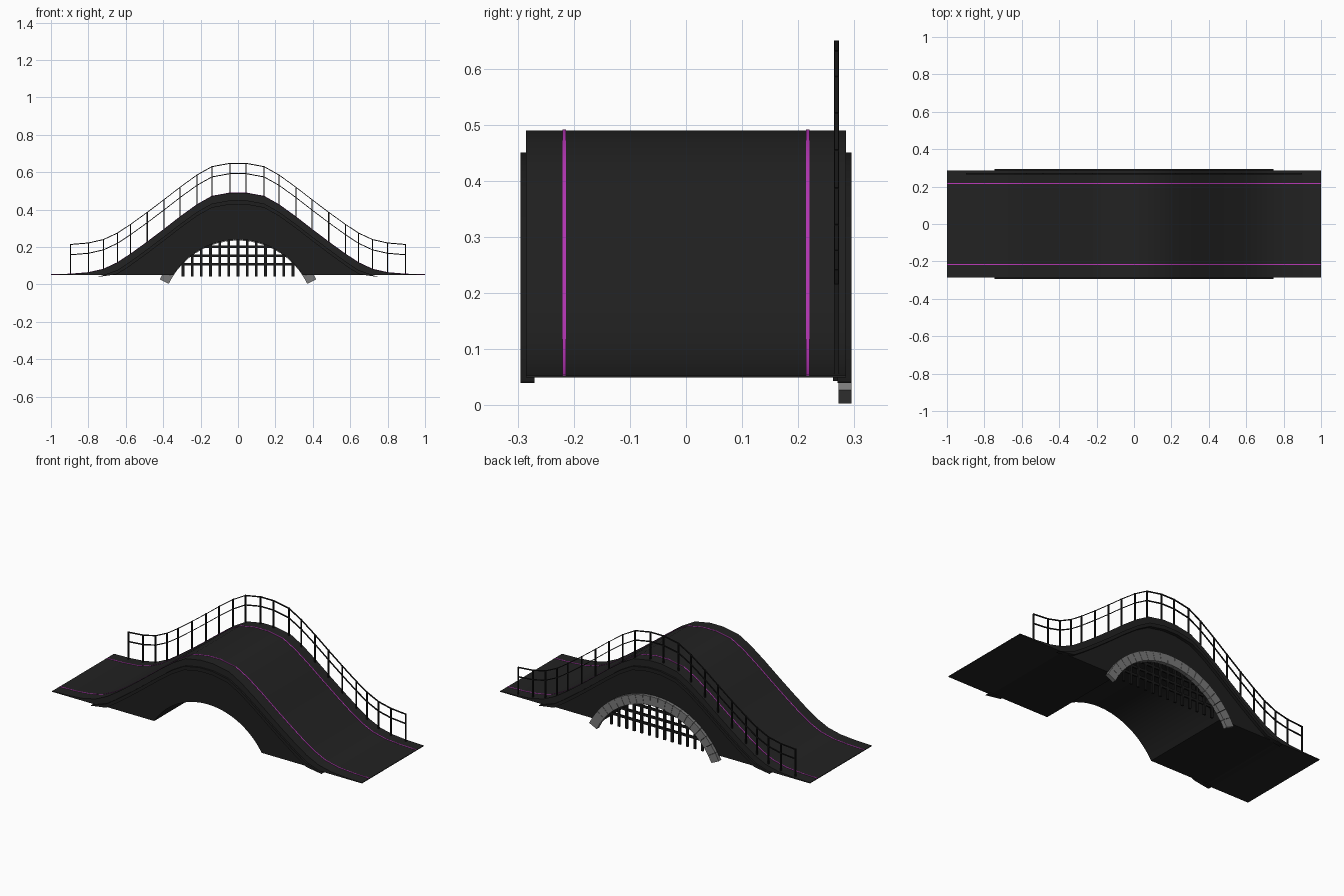
import bpy, bmesh, math

old = bpy.data.objects.get("Cube")
if old:
    bpy.data.objects.remove(old, do_unlink=True)


def material(name, r, g, b):
    m = bpy.data.materials.new(name)
    m.use_nodes = True
    m.diffuse_color = (r, g, b, 1)
    bsdf = next(n for n in m.node_tree.nodes if n.type == 'BSDF_PRINCIPLED')
    bsdf.inputs["Base Color"].default_value = (r, g, b, 1)
    bsdf.inputs["Roughness"].default_value = 0.8
    return m


ASPHALT = material("dark_asphalt", 0.016, 0.016, 0.016)
WALL = material("charcoal_wall", 0.013, 0.013, 0.013)
IRON = material("black_iron", 0.009, 0.009, 0.009)
STONE = material("grey_stone", 0.19, 0.19, 0.19)
PAINT = material("magenta_line", 0.5, 0.04, 0.5)


def add_prism(bm, outline, y0, y1):
    """Extrude an x-z outline from y0 to y1."""
    face = bm.faces.new([bm.verts.new((x, y0, z)) for x, z in outline])
    out = bmesh.ops.extrude_face_region(bm, geom=[face])
    for v in out["geom"]:
        if isinstance(v, bmesh.types.BMVert):
            v.co.y = y1


def make(name, mat, prisms, smooth=False):
    bm = bmesh.new()
    for outline, y0, y1 in prisms:
        add_prism(bm, outline, y0, y1)
    bmesh.ops.recalc_face_normals(bm, faces=bm.faces)
    mesh = bpy.data.meshes.new(name)
    bm.to_mesh(mesh)
    bm.free()
    mesh.materials.append(mat)
    ob = bpy.data.objects.new(name, mesh)
    bpy.context.collection.objects.link(ob)
    if smooth:
        bpy.ops.object.select_all(action='DESELECT')
        ob.select_set(True)
        bpy.context.view_layer.objects.active = ob
        bpy.ops.object.shade_smooth_by_angle(angle=math.radians(25))
    return ob


def box(x0, x1, z0, z1):
    return [(x0, z0), (x1, z0), (x1, z1), (x0, z1)]


# Road profile, mirrored about the centre
HALF = [(0.042, 0.49), (0.14, 0.472), (0.22, 0.427), (0.31, 0.362), (0.395, 0.296),
        (0.485, 0.228), (0.575, 0.163), (0.645, 0.117), (0.72, 0.082), (0.80, 0.064),
        (0.895, 0.056), (1.0, 0.053)]
ROAD = [(-x, z) for x, z in reversed(HALF)] + HALF
BASE = 0.05


def ribbon(path, top, bottom, floor=-1):
    """Closed band between two vertical offsets of a path."""
    upper = [(x, z + top) for x, z in path]
    lower = [(x, max(z + bottom, floor)) for x, z in reversed(path)]
    return upper + lower


# Road deck
make("road_deck", ASPHALT, [(ribbon(ROAD, 0, -0.04, BASE - 0.001), -0.285, 0.285)], True)

# Bridge body with an arched tunnel
ARCH_Z, ARCH_R = -0.172, 0.412
a0 = math.asin((BASE - ARCH_Z) / ARCH_R)
arch = []
for i in range(21):
    a = a0 + (math.pi - 2 * a0) * i / 20
    arch.append((ARCH_R * math.cos(a), ARCH_Z + ARCH_R * math.sin(a)))
inner = [(x, z - 0.012) for x, z in ROAD if abs(x) < 0.75]
body = [(-0.745, BASE)] + inner + [(0.745, BASE)] + arch
make("bridge_body", WALL, [(body, -0.277, 0.277)], True)

# Ledge trim running under the deck edge on both sides
ledge = [(x, z) for x, z in ROAD if abs(x) < 0.7]
ledge = [(-0.745, 0.081)] + ledge + [(0.745, 0.081)]
trim = ribbon(ledge, -0.04, -0.062, 0.04)
trim = [p for i, p in enumerate(trim) if p not in trim[:i]]
make("ledge_trim", WALL, [(trim, s * 0.27, s * 0.295) for s in (-1, 1)], True)

# Painted lane lines
make("lane_lines", PAINT,
     [(ribbon(ROAD, 0.0015, -0.003), s * 0.217 - 0.003, s * 0.217 + 0.003) for s in (-1, 1)], True)

# Railing on the back edge: posts and two rails
railing = []
posts = [p for p in ROAD if abs(p[0]) < 0.95]
for x, z in posts:
    railing.append((box(x - 0.003, x + 0.003, z - 0.005, z + 0.16), 0.264, 0.273))
for height in (0.105, 0.16):
    railing.append((ribbon(posts, height, height - 0.005), 0.265, 0.272))
make("railing", IRON, railing)

# Stone arch ring on the back wall
STONES = 21
RING_Z, R_IN, R_OUT = -0.178, 0.4126, 0.466
start = math.radians(26)
step = (math.pi - 2 * start) / STONES
stones = []
for i in range(STONES):
    a, b = start + step * (i + 0.015), start + step * (i + 0.985)
    quad = [(r * math.cos(t), RING_Z + r * math.sin(t))
            for r, t in ((R_IN, a), (R_OUT, a), (R_OUT, b), (R_IN, b))]
    stones.append((quad, 0.272, 0.295))
make("stone_arch", STONE, stones)

# Iron grille closing the back of the tunnel
bars = []
for i in range(-6, 7):
    x = i * 0.049
    top = ARCH_Z + math.sqrt(ARCH_R ** 2 - x * x) + 0.006
    bars.append((box(x - 0.007, x + 0.007, 0.043, top), 0.262, 0.272))
for z in (0.107, 0.154, 0.201):
    w = math.sqrt(ARCH_R ** 2 - (z - ARCH_Z) ** 2) + 0.006
    bars.append((box(-w, w, z - 0.007, z + 0.007), 0.263, 0.271))
make("tunnel_grille", IRON, bars)
